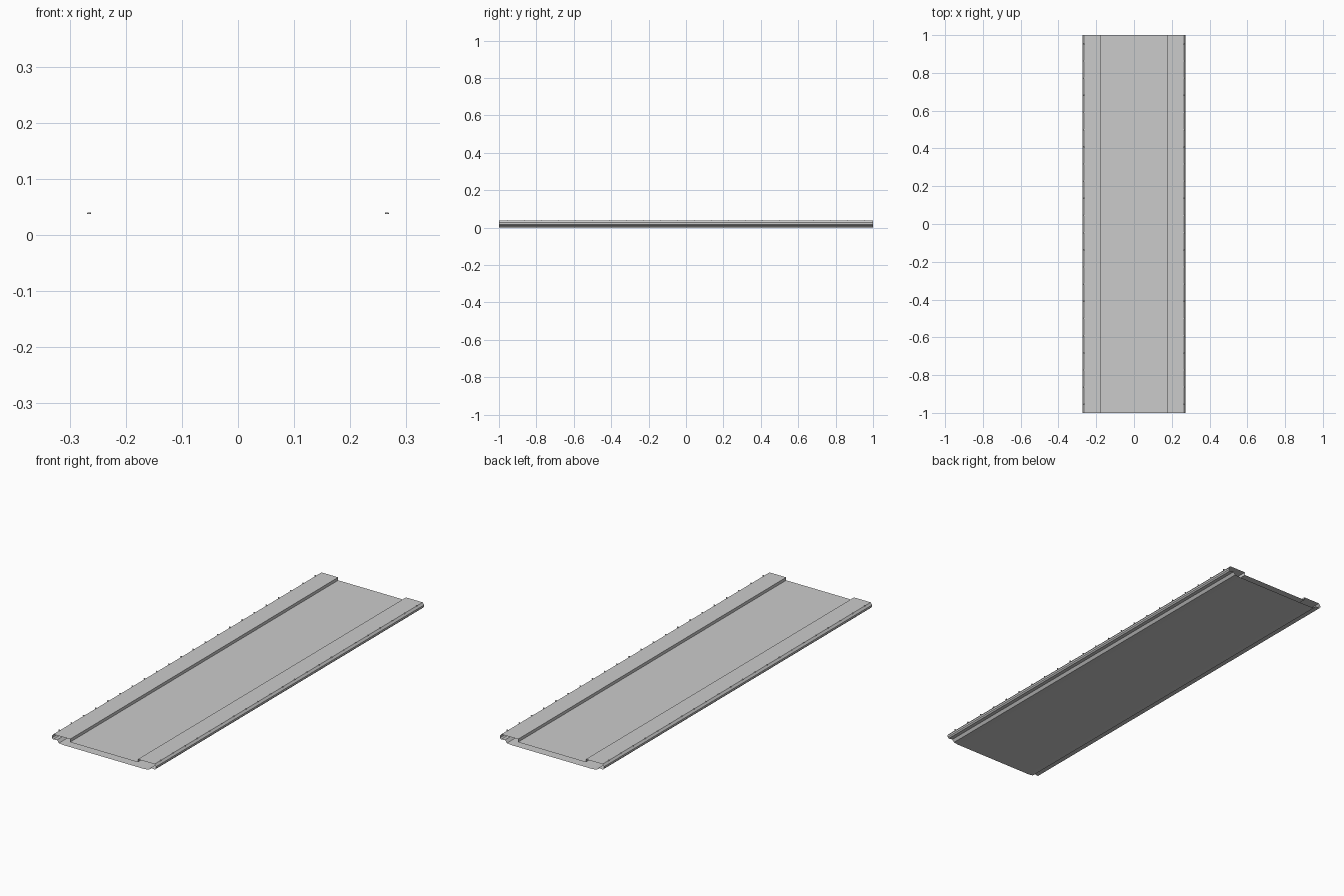
import bpy, bmesh
from mathutils import Matrix

if "Cube" in bpy.data.objects:
    bpy.data.objects.remove(bpy.data.objects["Cube"])

L = 1.0  # half length


def make(name, bm):
    me = bpy.data.meshes.new(name)
    bm.to_mesh(me)
    bm.free()
    ob = bpy.data.objects.new(name, me)
    bpy.context.collection.objects.link(ob)
    return ob


# hollow panel: half profile (x, z), mirrored to a closed loop and run along y, ends open
half = [(0.21, 0.0), (0.235, 0.003), (0.245, 0.015), (0.266, 0.012), (0.272, 0.018),
        (0.272, 0.027), (0.264, 0.037), (0.177, 0.037), (0.177, 0.023)]
loop = half + [(-x, z) for x, z in reversed(half)]
bm = bmesh.new()
a = [bm.verts.new((x, -L, z)) for x, z in loop]
b = [bm.verts.new((x, L, z)) for x, z in loop]
n = len(loop)
for i in range(n):
    j = (i + 1) % n
    bm.faces.new((a[i], a[j], b[j], b[i]))
bmesh.ops.recalc_face_normals(bm, faces=bm.faces[:])
make("hollow_panel", bm)

# small rivets along both outer edges
for side, label in ((-1, "left"), (1, "right")):
    bm = bmesh.new()
    for k in range(1, 22 + 1):
        y = -L + (k - 0.5) * 2 * L / 22
        bmesh.ops.create_cone(bm, cap_ends=True, segments=8, radius1=0.004, radius2=0.003,
                              depth=0.003, matrix=Matrix.Translation((side * 0.2655, y, 0.0385)))
    make(label + "_rivets", bm)
